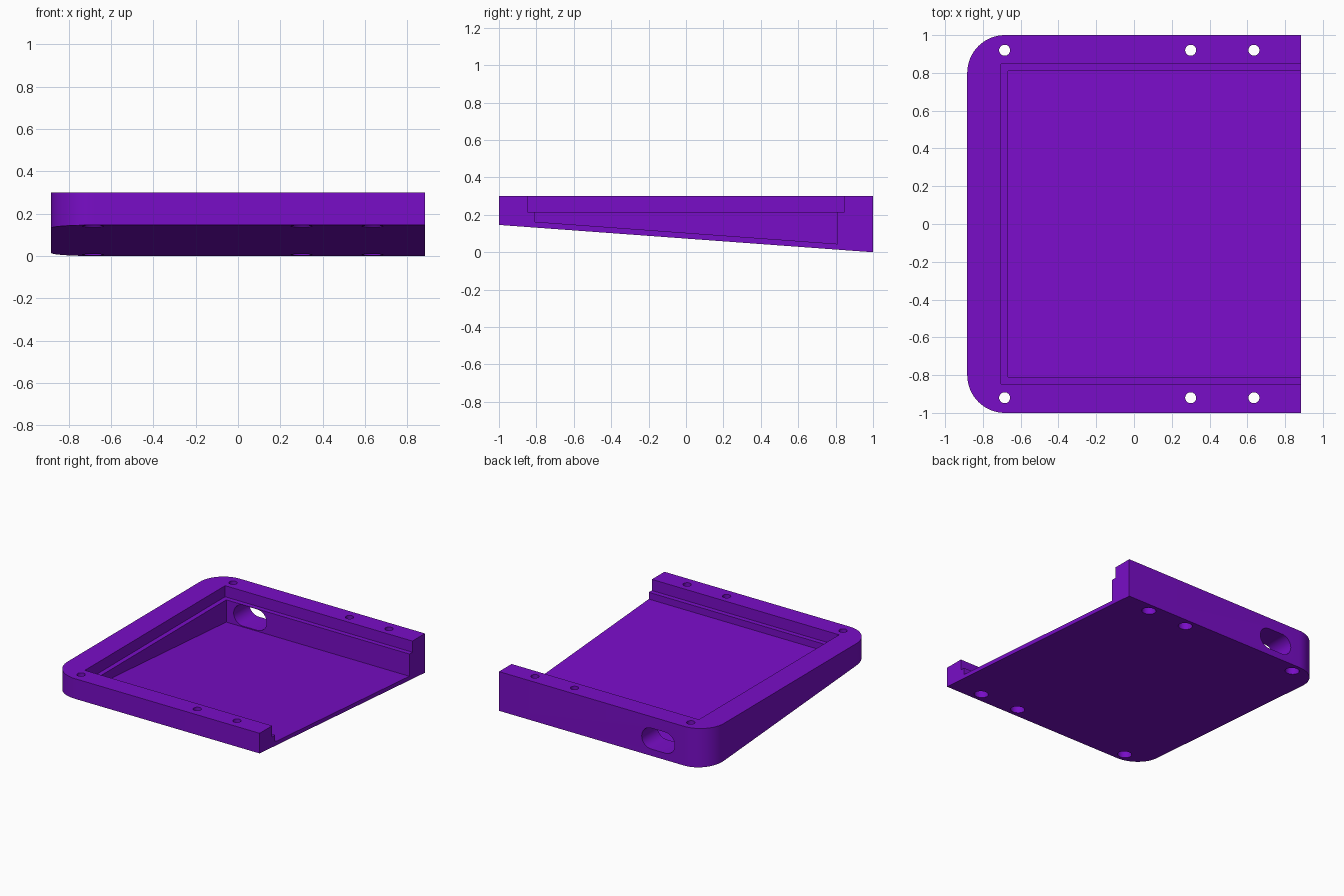
import bpy, bmesh, math
from mathutils import Matrix

if "Cube" in bpy.data.objects:
    bpy.data.objects.remove(bpy.data.objects["Cube"])

X, TOP, FRONT_Z = 0.883, 0.30, 0.146     # half width, rim height, underside height at the front


def underside(y):
    """Height of the sloping underside at depth y."""
    return FRONT_Z * (1 - y) / 2


def prism(name, outline, bottom, top):
    """Extrude an xy outline between two heights; bottom is a function of y."""
    bm = bmesh.new()
    low = [bm.verts.new((x, y, bottom(y))) for x, y in outline]
    high = [bm.verts.new((x, y, top)) for x, y in outline]
    bm.faces.new(low[::-1])
    bm.faces.new(high)
    n = len(outline)
    for i in range(n):
        j = (i + 1) % n
        bm.faces.new((low[i], low[j], high[j], high[i]))
    bmesh.ops.recalc_face_normals(bm, faces=bm.faces)
    mesh = bpy.data.meshes.new(name)
    bm.to_mesh(mesh)
    bm.free()
    ob = bpy.data.objects.new(name, mesh)
    bpy.context.collection.objects.link(ob)
    return ob


def arc(cx, cy, r, a0, a1, n):
    return [(cx + r * math.cos(math.radians(a0 + (a1 - a0) * i / n)),
             cy + r * math.sin(math.radians(a0 + (a1 - a0) * i / n))) for i in range(n + 1)]


def box(x0, x1, y):
    return [(x0, -y), (x1, -y), (x1, y), (x0, y)]


def circle(x, y, r):
    return arc(x, y, r, 0, 360, 32)[:-1]


# Wedge tray body with two rounded corners on the left
R = 0.2
body = prism("tray", [(X, -1), (X, 1)] + arc(-X + R, 1 - R, R, 90, 180, 16)
             + arc(-X + R, -1 + R, R, 180, 270, 16), underside, TOP)

# Lid ledge and deep pocket, both open to the right
cutters = [
    prism("ledge_cutter", box(-0.703, 1.2, 0.848), lambda y: 0.215, 0.5),
    prism("pocket_cutter", box(-0.667, 1.2, 0.811), lambda y: underside(y) + 0.031, 0.4),
]

# Screw holes with wider head bores from below
for x in (-0.685, 0.30, 0.635):
    for y in (-0.92, 0.92):
        cutters.append(prism("screw_cutter", circle(x, y, 0.029), lambda y: -0.2, 0.5))
        cutters.append(prism("head_cutter", circle(x, y, 0.05), lambda y: -0.1, 0.22))

# Pill-shaped cable slot through the back wall
r, s = 0.08, 0.06
slot = prism("slot_cutter", arc(s, 0, r, -90, 90, 16) + arc(-s, 0, r, 90, 270, 16),
             lambda y: -0.2, 0.2)
slot.data.transform(Matrix.Translation((-0.465, 0.95, 0.132)) @ Matrix.Rotation(math.pi / 2, 4, 'X'))
cutters.append(slot)

bpy.context.view_layer.objects.active = body
body.select_set(True)
for c in cutters:
    m = body.modifiers.new("cut", 'BOOLEAN')
    m.operation, m.solver, m.object = 'DIFFERENCE', 'EXACT', c
    bpy.ops.object.modifier_apply(modifier=m.name)
    bpy.data.objects.remove(c, do_unlink=True)

mat = bpy.data.materials.new("purple")
mat.diffuse_color = (0.19, 0.004, 0.57, 1)
mat.use_nodes = True
mat.node_tree.nodes["Principled BSDF"].inputs["Base Color"].default_value = mat.diffuse_color
body.data.materials.clear()
body.data.materials.append(mat)
bpy.ops.object.shade_smooth_by_angle(angle=math.radians(30))
